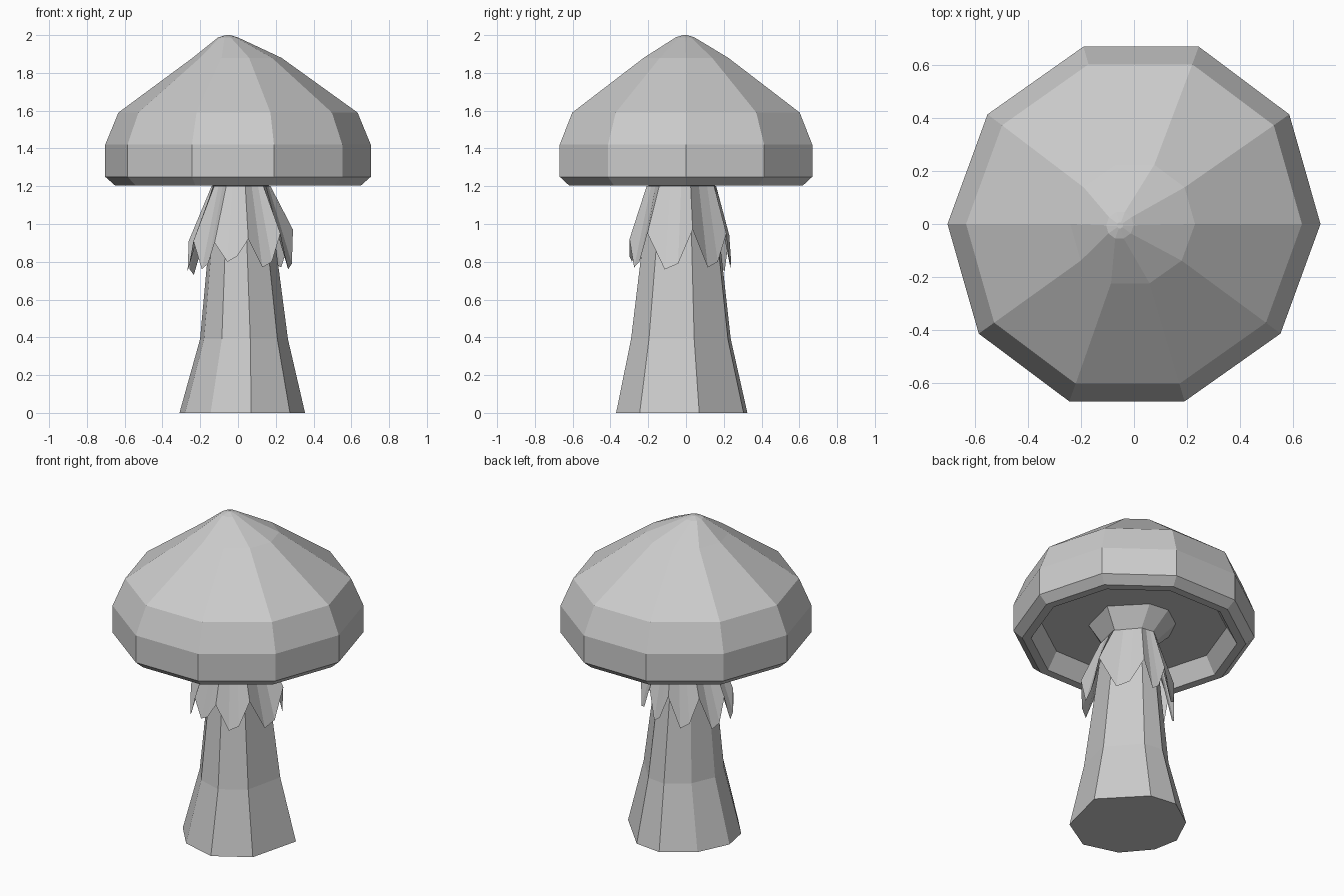
import bpy, bmesh
from math import cos, sin, pi
from mathutils import Vector

if "Cube" in bpy.data.objects:
    bpy.data.objects.remove(bpy.data.objects["Cube"])


def make(name, rings, cap_start=False, cap_end=False):
    """Bridge closed rings of equal point count into one flat-shaded object."""
    bm = bmesh.new()
    loops = [[bm.verts.new(p) for p in ring] for ring in rings]
    n = len(loops[0])
    for a, b in zip(loops, loops[1:]):
        for i in range(n):
            j = (i + 1) % n
            bm.faces.new((a[i], a[j], b[j], b[i]))
    if cap_start:
        bm.faces.new(loops[0])
    if cap_end:
        bm.faces.new(loops[-1])
    bmesh.ops.recalc_face_normals(bm, faces=bm.faces)
    me = bpy.data.meshes.new(name)
    bm.to_mesh(me)
    bm.free()
    ob = bpy.data.objects.new(name, me)
    bpy.context.collection.objects.link(ob)
    return ob


# Cap: ten-sided, slightly sheared, hollow underneath, off-centre peak
def cap_ring(r, z, cx=0.0, cy=0.0):
    pts = []
    for k in range(10):
        x, y = r * cos(k * pi / 5), r * sin(k * pi / 5)
        pts.append((cx + x + 0.04 * y, cy + y, z))
    return pts


cap_profile = [
    (0.54, 1.31), (0.60, 1.205), (0.652, 1.205), (0.703, 1.25),
    (0.703, 1.42), (0.633, 1.59), (0.235, 1.88, -0.005, 0.0),
    (0.052, 1.988, -0.053, -0.005), (0.012, 2.0, -0.053, -0.005),
]
make("cap", [cap_ring(*p) for p in cap_profile], True, True)

# Irregular nine-sided outline shared by stem and skirt
CENTRE = (0.02, -0.02)
OUTLINE = [(0.355, 0.07), (0.13, 0.305), (-0.04, 0.325), (-0.22, 0.2),
           (-0.31, 0.01), (-0.28, -0.15), (-0.145, -0.31), (0.07, -0.37),
           (0.275, -0.245)]
N = len(OUTLINE)


def ring(z, sx, sy, cx, cy):
    return [Vector((cx + (x - CENTRE[0]) * sx, cy + (y - CENTRE[1]) * sy, z))
            for x, y in OUTLINE]


# Stem, flaring out where it meets the underside of the cap
make("stem", [
    ring(0.0, 1, 1, *CENTRE),
    ring(0.39, 0.70, 0.76, 0.03, -0.025),
    ring(1.195, 0.43, 0.49, 0.015, -0.022),
    ring(1.315, 0.76, 0.76, 0.005, 0.0),
], True, True)

# Skirt: hanging panels with notched corners and ragged tips
top = ring(1.2, 0.47, 0.53, 0.015, -0.023)
low = ring(0.94, 0.83, 0.76, 0.013, -0.033)
notch_z = [0.97, 0.95, 0.94, 0.93, 0.91, 0.91, 0.90, 0.92, 0.95]
tips = [(0.4, 0.77), (0.35, 0.77), (0.4, 0.75), (0.45, 0.73),
        (0.4, 0.75), (0.5, 0.76), (0.4, 0.80), (0.4, 0.77), (0.4, 0.76)]
upper, lower = [], []
for i in range(N):
    j = (i + 1) % N
    a, b = low[i].copy(), low[j].copy()
    a.z, b.z = notch_z[i], notch_z[j]
    t, z = tips[i]
    upper += [top[i], top[i].lerp(top[j], 0.35), top[i].lerp(top[j], 0.7)]
    p, q = a.lerp(b, t), a.lerp(b, t + 0.28)
    for v, vz in ((p, z), (q, z + 0.03)):
        v.x = 0.013 + (v.x - 0.013) * 1.06
        v.y = -0.033 + (v.y + 0.033) * 1.06
        v.z = vz
    lower += [a, p, q]
make("skirt", [upper, lower])
